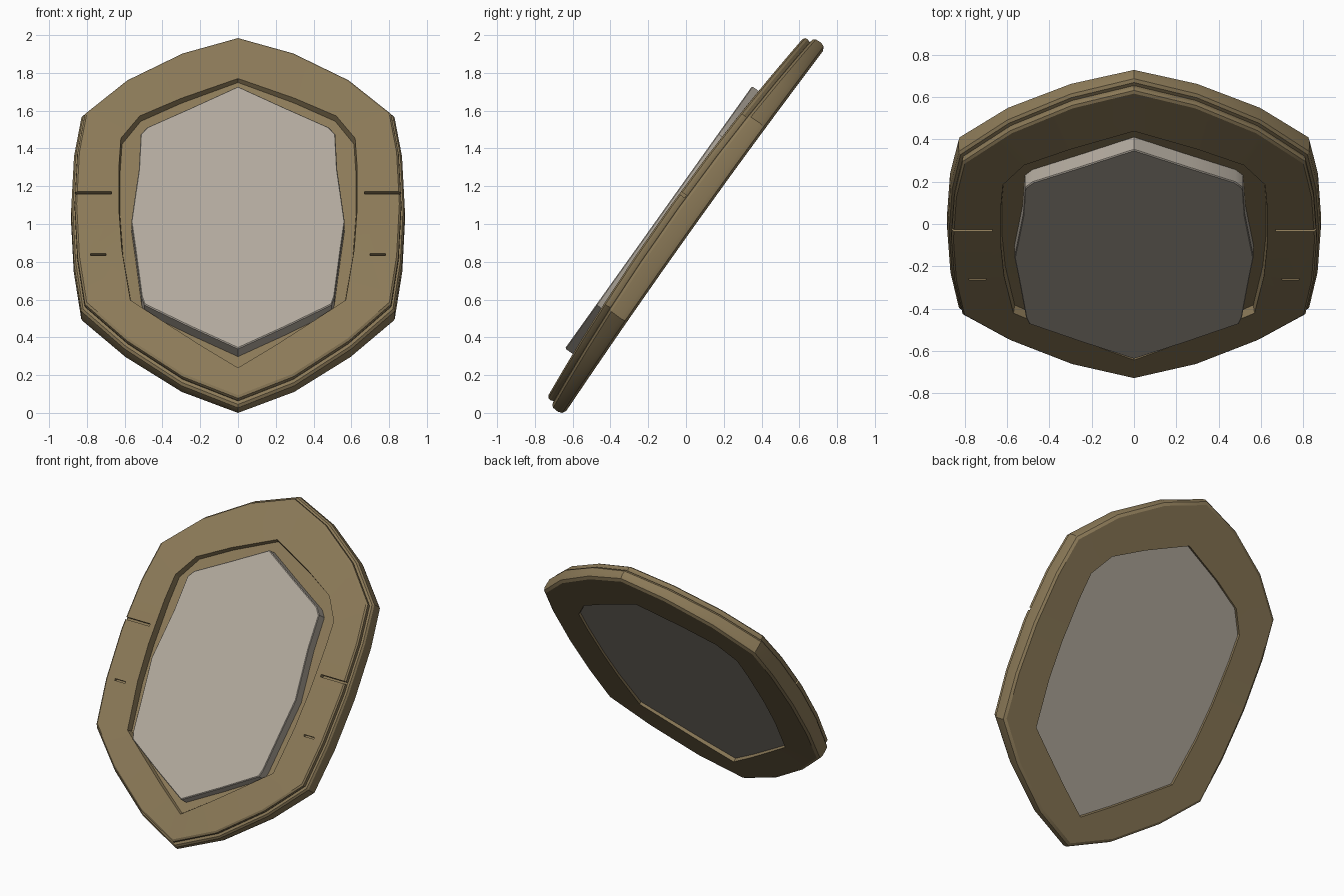
import bpy, bmesh, math
from mathutils import Matrix, Vector

if "Cube" in bpy.data.objects:
    bpy.data.objects.remove(bpy.data.objects["Cube"])

# Leaning plane: local x = width, local y = up the slope, local z = front normal
TILT = math.radians(54.5)
TO_WORLD = Matrix.Translation((0, 0, 1.0)) @ Matrix.Rotation(TILT, 4, 'X')

# Right half outlines (x, slope), top to bottom
OUTER = [(0, 1.20), (.3, 1.09), (.6, .9), (.83, .665), (.87, .4), (.885, .05),
         (.87, -.3), (.83, -.605), (.6, -.84), (.3, -1.065), (0, -1.20)]
OPENING = [(0, .885), (.3, .75), (.52, .63), (.62, .48), (.63, .3), (.63, 0),
           (.615, -.25), (.57, -.57), (.4, -.70), (.2, -.85), (0, -.99)]
PANEL = [(0, .80), (.25, .66), (.48, .535), (.515, .49), (.525, .26), (.565, -.08),
         (.545, -.25), (.51, -.57), (.495, -.62), (.25, -.765), (0, -.905)]


def material(name, rgb):
    m = bpy.data.materials.new(name)
    m.diffuse_color = (*rgb, 1)
    m.use_nodes = True
    m.node_tree.nodes["Principled BSDF"].inputs["Base Color"].default_value = m.diffuse_color
    return m


GOLD = material("dull_bronze", (.262, .195, .098))
GREY = material("warm_grey", (.445, .400, .340))


def ring(half, scale, height):
    """Mirrored closed outline at a height (number or function of slope)."""
    full = half + [(-x, u) for x, u in reversed(half[1:-1])]
    h = height if callable(height) else (lambda u: height)
    return [Vector((x * scale, u * scale, h(u * scale))) for x, u in full]


def loft(name, rings, mat, closed):
    """Skin rings; either close the section into a tube or cap both ends."""
    bm = bmesh.new()
    loops = [[bm.verts.new(TO_WORLD @ p) for p in r] for r in rings]
    pairs = list(zip(loops, loops[1:]))
    if closed:
        pairs.append((loops[-1], loops[0]))
    n = len(loops[0])
    for a, b in pairs:
        for i in range(n):
            j = (i + 1) % n
            bm.faces.new((a[i], a[j], b[j], b[i]))
    if not closed:
        bm.faces.new(loops[0])
        bm.faces.new(loops[-1])
    bmesh.ops.recalc_face_normals(bm, faces=bm.faces[:])
    return finish(name, bm, mat)


def finish(name, bm, mat):
    me = bpy.data.meshes.new(name)
    bm.to_mesh(me)
    bm.free()
    me.materials.append(mat)
    ob = bpy.data.objects.new(name, me)
    bpy.context.collection.objects.link(ob)
    return ob


def front(drop=0.0):
    """Gently bulged front surface of the frame."""
    return lambda u: .135 - .042 * u * u - drop


def back(lift=0.0):
    return lambda u: -.03 - .012 * u * u + lift


# Frame: thick rim with stepped edge and a sunken ledge around the panel
frame = loft("frame", [
    ring(OPENING, 1.0, back()),
    ring(OUTER, .975, back()),
    ring(OUTER, .993, back(.012)),
    ring(OUTER, 1.0, back(.035)),
    ring(OUTER, .998, front(.055)),
    ring(OUTER, .988, front(.042)),
    ring(OUTER, .972, front(.040)),
    ring(OUTER, .978, front(.022)),
    ring(OUTER, .976, front(.008)),
    ring(OUTER, .965, front()),
    ring(OPENING, 1.0, front()),
    ring(OPENING, .99, .078),
    ring(PANEL, .96, .075),
    ring(PANEL, .96, .006),
    ring(OPENING, 1.0, .006),
], GOLD, True)

# Panel: raised plate in front, wider plate filling the back opening
panel = loft("panel", [
    ring(OPENING, .998, -.015),
    ring(OPENING, .998, .002),
    ring(PANEL, 1.0, .002),
    ring(PANEL, 1.0, .146),
    ring(PANEL, .993, .151),
], GREY, False)

# Narrow slots cut across each side of the frame
bm = bmesh.new()
for side in (-1, 1):
    for x0, x1, u, width, depth in ((.67, .95, .12, .016, .035), (.70, .78, -.28, .012, .02)):
        top, low = .25, front(depth)(u)
        m = (TO_WORLD @ Matrix.Translation((side * (x0 + x1) / 2, u, (top + low) / 2))
             @ Matrix.Diagonal((x1 - x0, width, top - low, 1)))
        bmesh.ops.create_cube(bm, size=1, matrix=m)
cutter = finish("slot_cutter", bm, GOLD)
cutter.hide_render = True
mod = frame.modifiers.new("slots", 'BOOLEAN')
mod.operation = 'DIFFERENCE'
mod.solver = 'EXACT'
mod.object = cutter
bpy.context.view_layer.objects.active = frame
bpy.ops.object.modifier_apply(modifier=mod.name)
bpy.data.objects.remove(cutter)

# Stand on the ground, centre in depth, smooth shading with sharp edges
lo = min(v.co.z for v in frame.data.vertices)
ys = [v.co.y for v in frame.data.vertices]
shift = Matrix.Translation((0, -(min(ys) + max(ys)) / 2, -lo))
bpy.ops.object.select_all(action='DESELECT')
for ob in (frame, panel):
    ob.data.transform(shift)
    ob.select_set(True)
bpy.ops.object.shade_smooth_by_angle(angle=math.radians(28))
